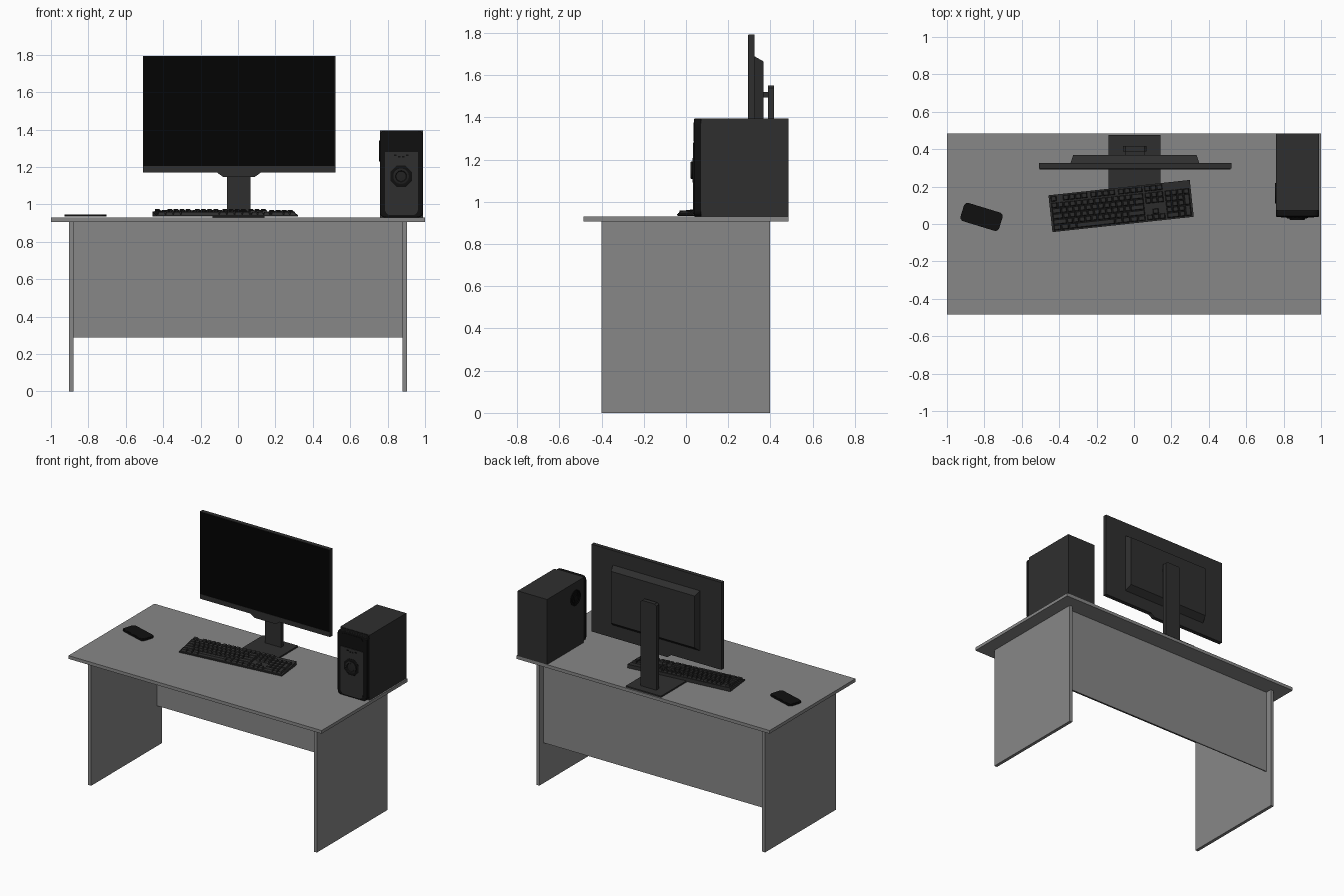
import bpy, bmesh
from math import sin, cos, pi, radians
from mathutils import Matrix

if "Cube" in bpy.data.objects:
    bpy.data.objects.remove(bpy.data.objects["Cube"])


def mat(name, c):
    m = bpy.data.materials.new(name)
    m.diffuse_color = (c, c, c, 1)
    m.use_nodes = True
    m.node_tree.nodes["Principled BSDF"].inputs["Base Color"].default_value = m.diffuse_color
    return m


GREY = mat("desk_grey", 0.245)
DARK = mat("dark_plastic", 0.028)
MID = mat("mid_plastic", 0.016)
BLACK = mat("black_plastic", 0.005)
SCREEN = mat("screen_black", 0.001)


def finish(name, bm, material, bevel=0, seg=2, smooth=False):
    bmesh.ops.recalc_face_normals(bm, faces=bm.faces)
    me = bpy.data.meshes.new(name)
    bm.to_mesh(me)
    bm.free()
    ob = bpy.data.objects.new(name, me)
    bpy.context.collection.objects.link(ob)
    me.materials.append(material)
    if bevel:
        b = ob.modifiers.new("bevel", 'BEVEL')
        b.width, b.segments = bevel, seg
    if smooth:
        bpy.ops.object.select_all(action='DESELECT')
        ob.select_set(True)
        bpy.context.view_layer.objects.active = ob
        bpy.ops.object.shade_smooth_by_angle(angle=radians(35))
    return ob


def loft(bm, a, b):
    """Closed solid between two matching outlines."""
    va, vb = [bm.verts.new(p) for p in a], [bm.verts.new(p) for p in b]
    n = len(va)
    bm.faces.new(va)
    bm.faces.new(vb[::-1])
    for i in range(n):
        bm.faces.new((va[i], vb[i], vb[(i + 1) % n], va[(i + 1) % n]))


def rect(x0, x1, y0, y1):
    return [(x0, y0), (x1, y0), (x1, y1), (x0, y1)]


def round_rect(x0, x1, y0, y1, r, seg=5):
    pts = []
    for k, (cx, cy) in enumerate(rect(x0 + r, x1 - r, y0 + r, y1 - r)):
        for i in range(seg + 1):
            t = pi + k * pi / 2 + i / seg * pi / 2
            pts.append((cx + r * cos(t), cy + r * sin(t)))
    return pts


def box(name, x0, x1, y0, y1, z0, z1, material, **kw):
    bm = bmesh.new()
    r = rect(x0, x1, y0, y1)
    loft(bm, [(x, y, z0) for x, y in r], [(x, y, z1) for x, y in r])
    return finish(name, bm, material, **kw)


def front_solid(name, near, y0, far, y1, material, **kw):
    """Loft between x-z outlines at two depths."""
    bm = bmesh.new()
    loft(bm, [(x, y0, z) for x, z in near], [(x, y1, z) for x, z in far])
    return finish(name, bm, material, **kw)


def lathe(name, profile, n, loc, rot, material):
    """Turned part; profile is (radius, height) from rim to centre."""
    bm = bmesh.new()
    rings = [[bm.verts.new((r * cos(2 * pi * (i + .5) / n), r * sin(2 * pi * (i + .5) / n), h))
              for i in range(n)] for r, h in profile]
    for a, b in zip(rings, rings[1:]):
        for i in range(n):
            bm.faces.new((a[i], a[(i + 1) % n], b[(i + 1) % n], b[i]))
    bm.faces.new(rings[-1])
    bm.faces.new(rings[0][::-1])
    bm.transform(Matrix.Translation(loc) @ rot)
    return finish(name, bm, material, smooth=True)


# Desk
box("desk_top", -1, 1, -0.485, 0.485, 0.907, 0.93, GREY)
for s, side in ((-1, "left"), (1, "right")):
    xs = sorted((s * 0.88, s * 0.903))
    box(side + "_leg_panel", xs[0], xs[1], -0.4, 0.397, 0, 0.907, GREY)
box("back_panel", -0.88, 0.88, 0.342, 0.35, 0.288, 0.907, GREY)

# Monitor
box("monitor_case", -0.508, 0.52, 0.296, 0.325, 1.17, 1.793, DARK)
box("monitor_screen", -0.505, 0.517, 0.2945, 0.298, 1.206, 1.79, SCREEN)
chin = [(-0.24, 1.172), (0.25, 1.172), (0.285, 1.2), (0.517, 1.2),
        (0.517, 1.206), (-0.505, 1.206), (-0.505, 1.2), (-0.275, 1.2)]
front_solid("monitor_chin", chin, 0.2925, chin, 0.298, DARK)
tab = [(-0.08, 1.147), (0.09, 1.147), (0.125, 1.172), (-0.115, 1.172)]
front_solid("monitor_chin_tab", tab, 0.298, tab, 0.325, DARK)
front_solid("monitor_back_bulge", rect(-0.34, 0.35, 1.26, 1.69), 0.324,
            rect(-0.325, 0.335, 1.295, 1.665), 0.368, DARK)
box("stand_connector", -0.045, 0.055, 0.366, 0.39, 1.495, 1.52, DARK)
neck = [(-0.058, 0.938), (0.068, 0.938), (0.068, 1.54),
        (0.055, 1.552), (-0.045, 1.552), (-0.058, 1.54)]
front_solid("stand_neck", neck, 0.388, neck, 0.418, DARK)
box("stand_base", -0.135, 0.143, 0.187, 0.475, 0.93, 0.94, DARK)

# Computer tower
box("tower_body", 0.758, 0.99, 0.072, 0.485, 0.93, 1.395, DARK)
front_solid("tower_bezel", round_rect(0.758, 0.99, 0.93, 1.395, 0.03), 0.038,
            round_rect(0.758, 0.99, 0.93, 1.395, 0.03), 0.074, BLACK, bevel=0.006, smooth=True)
panel = round_rect(0.786, 0.962, 0.942, 1.376, 0.03)
half = len(panel) // 2
low = panel[:half] + [(0.962, 1.28), (0.786, 1.28)]
front_solid("tower_front_grille", low, 0.034, low, 0.045, DARK)
cap = [(0.786, 1.286), (0.962, 1.286)] + panel[half:]
front_solid("tower_drive_cover", cap, 0.036, cap, 0.045, BLACK)
for i in range(4):
    x = 0.835 + 0.021 * i
    z = 1.262 - (0.007 if i in (1, 2) else 0)
    box("front_port_%d" % (i + 1), x, x + 0.013, 0.032, 0.036, z - 0.004, z + 0.004, BLACK)
lathe("dial_surround", [(0.062, 0), (0.062, 0.002), (0.056, 0.004), (0.048, 0.004), (0.004, 0.003)],
      8, (0.872, 0.034, 1.15), Matrix.Rotation(pi / 2, 4, 'X'), BLACK)
lathe("power_dial", [(0.042, 0), (0.042, 0.008), (0.038, 0.01), (0.03, 0.01), (0.027, 0.006),
                     (0.004, 0.007)],
      24, (0.872, 0.032, 1.15), Matrix.Rotation(pi / 2, 4, 'X'), MID)
lathe("side_vent", [(0.056, 0), (0.056, 0.005), (0.049, 0.005), (0.047, 0.001), (0.04, 0.001),
                    (0.038, 0.004), (0.031, 0.004), (0.029, 0.001), (0.02, 0.001),
                    (0.018, 0.004), (0.004, 0.004)],
      24, (0.7585, 0.165, 1.285), Matrix.Rotation(-pi / 2, 4, 'Y'), BLACK)

# Keyboard: wedge body with tapered keys, built flat then turned on the desk
L, W = 0.76, 0.198
place = Matrix.Translation((-0.069, 0.096, 0.932)) @ Matrix.Rotation(radians(6.2), 4, 'Z')


def deck(y):
    return 0.020 + 0.018 * (y / W)


bm = bmesh.new()
side = [(-W / 2, 0.003), (W / 2, 0.003), (W / 2, deck(W / 2)), (-W / 2, deck(-W / 2))]
loft(bm, [(-L / 2, y, z) for y, z in side], [(L / 2, y, z) for y, z in side])
bm.transform(place)
finish("keyboard_body", bm, DARK)

# rows from front to back: width of each key, in key units
main = [[1.25, 1.25, 1.25, 6.25, 1.25, 1.25, 1.25, 1.25],
        [2.25] + [1] * 10 + [2.75],
        [1.75] + [1] * 11 + [2.25],
        [1.5] + [1] * 12 + [1.5],
        [1] * 13 + [2]]
keys = []
for row, widths in enumerate(main):
    x = 0
    for w in widths:
        keys.append((x, row, w, 1))
        x += w
keys += [(x, 5.2, 1, 1) for x in (0, 2, 3, 4, 5, 6.5, 7.5, 8.5, 9.5, 11, 12, 13, 14)]
keys += [(15.25 + i, r, 1, 1) for i in range(3) for r in (3, 4, 5.2)]
keys += [(15.25 + i, 0, 1, 1) for i in range(3)] + [(16.25, 1, 1, 1)]
keys += [(18.5 + i, r, 1, 1) for i in range(3) for r in (1, 2, 3, 4)]
keys += [(18.5, 0, 2, 1), (20.5, 0, 1, 1), (21.5, 0, 1, 2), (21.5, 2, 1, 2), (21.5, 4, 1, 1)]

bm = bmesh.new()
U, V = 0.742 / 22.5, 0.184 / 6.2
for kx, ky, kw, kh in keys:
    x0, x1 = -0.371 + kx * U + 0.001, -0.371 + (kx + kw) * U - 0.001
    y0, y1 = -0.092 + ky * V + 0.001, -0.092 + (ky + kh) * V - 0.001
    t = 0.004
    loft(bm, [(x, y, deck(y) - 0.001) for x, y in rect(x0, x1, y0, y1)],
         [(x, y, deck(y) + 0.014) for x, y in rect(x0 + t, x1 - t, y0 + t, y1 - t / 2)])
bm.transform(place)
finish("keyboard_keys", bm, DARK)

# Phone
place = Matrix.Translation((-0.815, 0.038, 0.934)) @ Matrix.Rotation(radians(-17), 4, 'Z')
for name, inset, z0, z1, m in (("phone_body", 0, 0, 0.012, BLACK),
                               ("phone_screen", 0.005, 0.011, 0.013, BLACK)):
    bm = bmesh.new()
    r = round_rect(-0.108 + inset, 0.108 - inset, -0.051 + inset, 0.051 - inset, 0.022)
    loft(bm, [(x, y, z0) for x, y in r], [(x, y, z1) for x, y in r])
    bm.transform(place)
    finish(name, bm, m, smooth=True)
